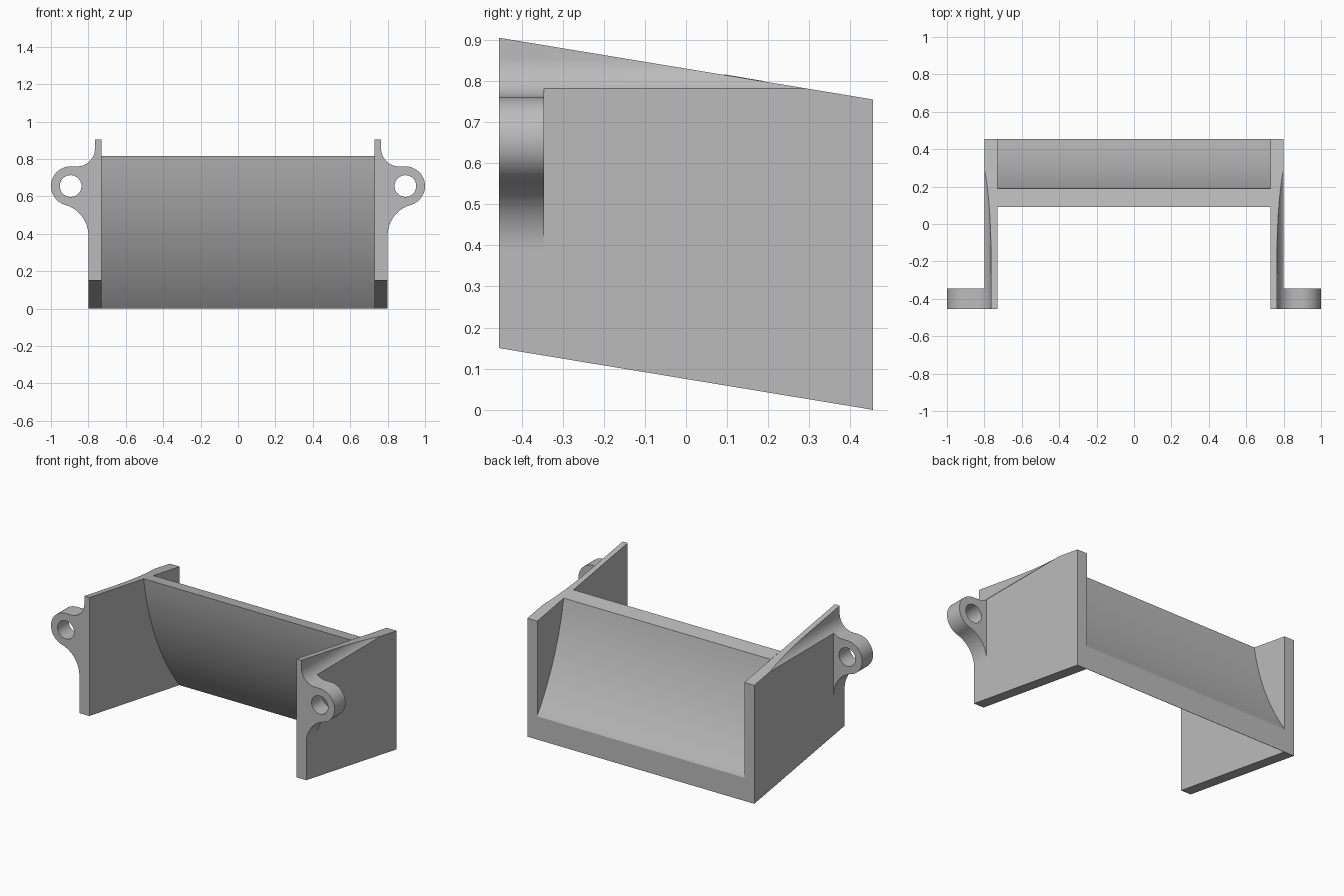
import bpy
import bmesh
from math import cos, sin, radians
from mathutils import Vector

cube = bpy.data.objects.get("Cube")
if cube:
    bpy.data.objects.remove(cube, do_unlink=True)

grey = bpy.data.materials.new("plain grey")
grey.use_nodes = True
colour = (0.5, 0.5, 0.5, 1)
grey.diffuse_color = colour
grey.node_tree.nodes["Principled BSDF"].inputs["Base Color"].default_value = colour

SLOPE = 0.165            # fall of the top and bottom edges towards the back
FRONT, BACK = -0.455, 0.455
INNER, OUTER, LIP = 0.73, 0.80, 0.765


def arc(centre, radius, start, end, steps):
    """Points along an arc, angles in degrees."""
    angles = [radians(start + (end - start) * i / steps) for i in range(steps + 1)]
    return [(centre[0] + radius * cos(a), centre[1] + radius * sin(a)) for a in angles]


def prism(loops, place, depth):
    """Solid from flat outlines (the later ones are holes), pushed along depth."""
    bm = bmesh.new()
    edges = []
    for loop in loops:
        verts = [bm.verts.new(place(*p)) for p in loop]
        edges += [bm.edges.new((verts[i - 1], v)) for i, v in enumerate(verts)]
    if len(loops) == 1:
        bm.faces.new(verts)
    else:
        bmesh.ops.triangle_fill(bm, edges=edges, use_beauty=True)
    out = bmesh.ops.extrude_face_region(bm, geom=bm.faces[:])
    moved = [g for g in out["geom"] if isinstance(g, bmesh.types.BMVert)]
    bmesh.ops.translate(bm, verts=moved, vec=depth)
    bmesh.ops.recalc_face_normals(bm, faces=bm.faces[:])
    return bm


def finish(bm, name, mirrored=False):
    bmesh.ops.recalc_face_normals(bm, faces=bm.faces[:])
    mesh = bpy.data.meshes.new(name)
    bm.to_mesh(mesh)
    bm.free()
    mesh.materials.append(grey)
    obj = bpy.data.objects.new(name, mesh)
    bpy.context.collection.objects.link(obj)
    bpy.ops.object.select_all(action="DESELECT")
    obj.select_set(True)
    bpy.context.view_layer.objects.active = obj
    bpy.ops.object.shade_smooth_by_angle(angle=radians(25))
    if mirrored:
        mod = obj.modifiers.new("mirror", "MIRROR")
        mod.use_mirror_merge = False
    return obj


# Side walls: section with a hollowed upper edge, trimmed by two sloping planes
hollow = (0.86, 0.855)
hollow_radius = hollow[0] - LIP
wall = [(INNER, -0.2), (OUTER, -0.2)]
wall += arc(hollow, hollow_radius, 230.8, 180, 14)
wall += [(LIP, 1.2), (INNER, 1.2)]
bm = prism([wall], lambda x, z: (x, FRONT, z), Vector((0, BACK - FRONT, 0)))
for height, side in ((0.83, 1), (0.075, -1)):
    cut = bmesh.ops.bisect_plane(
        bm, geom=bm.verts[:] + bm.edges[:] + bm.faces[:], clear_outer=True,
        plane_co=(0, 0, height), plane_no=(0, SLOPE * side, side))
    rim = [g for g in cut["geom_cut"] if isinstance(g, bmesh.types.BMEdge)]
    bmesh.ops.holes_fill(bm, edges=rim, sides=0)
finish(bm, "side_walls", mirrored=True)

# Mounting ears: rounded lug blending into the wall, with a bolt hole
bolt = (0.895, 0.655)
ear = arc((0.9706, 0.39), 0.1706, 180, 105.9, 16)
ear += arc(bolt, 0.105, -74.1, 90, 30)[1:]
ear += arc(hollow, hollow_radius, 270, 230.8, 10)
hole = arc(bolt, 0.058, 0, 360, 40)[:-1]
bm = prism([ear, hole], lambda x, z: (x, FRONT, z), Vector((0, 0.11, 0)))
finish(bm, "mounting_ears", mirrored=True)

# Curved cross panel between the walls, thickened to a rim along the back
axis = (1.77, 1.07)
panel = arc(axis, 1.697, 219.1, 188.6, 32)
panel += arc(axis, 1.604, 189.7, 215.1, 32)
panel.append((BACK, 0.14))
panel.append((BACK, 0.0))
bm = prism([panel], lambda y, z: (-INNER, min(y, BACK), max(z, 0)),
           Vector((2 * INNER, 0, 0)))
finish(bm, "curved_panel")
